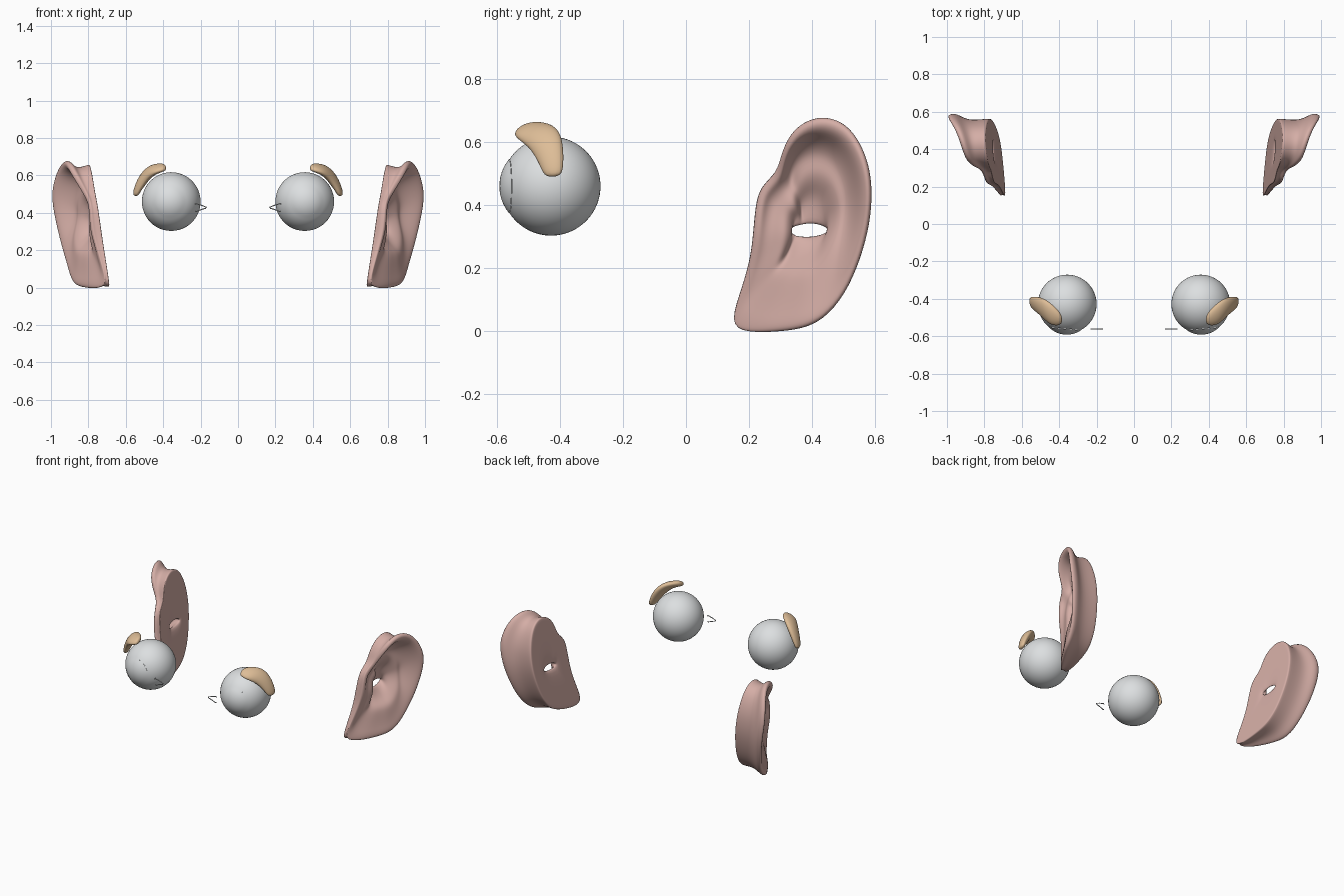
import bpy, bmesh, math
from mathutils import Vector, Matrix

if "Cube" in bpy.data.objects:
    bpy.data.objects.remove(bpy.data.objects["Cube"])


def material(name, rgb):
    m = bpy.data.materials.new(name)
    m.diffuse_color = (*rgb, 1)
    m.use_nodes = True
    m.node_tree.nodes["Principled BSDF"].inputs["Base Color"].default_value = m.diffuse_color
    return m


SKIN = material("ear_pink", (0.66, 0.42, 0.38))
TAN = material("gland_tan", (0.73, 0.51, 0.31))
GREY = material("eye_grey", (0.72, 0.74, 0.75))


def finish(obj, mat, subsurf=0):
    """Material, mirrored twin across x = 0, optional smoothing."""
    obj.data.materials.append(mat)
    mod = obj.modifiers.new("mirror", "MIRROR")
    mod.use_mirror_merge = False
    if subsurf:
        mod = obj.modifiers.new("smooth", "SUBSURF")
        mod.levels = mod.render_levels = subsurf


def mesh_object(name, bm, mat, subsurf=0):
    bmesh.ops.recalc_face_normals(bm, faces=bm.faces)
    for f in bm.faces:
        f.smooth = True
    me = bpy.data.meshes.new(name)
    bm.to_mesh(me)
    bm.free()
    obj = bpy.data.objects.new(name, me)
    bpy.context.collection.objects.link(obj)
    finish(obj, mat, subsurf)
    return obj


def loft(rings, closed):
    """Skin a list of equal rings; closed joins last to first, else caps ends."""
    bm = bmesh.new()
    vs = [[bm.verts.new(p) for p in r] for r in rings]
    n = len(rings[0])
    for i in range(len(vs) if closed else len(vs) - 1):
        a, b = vs[i], vs[(i + 1) % len(vs)]
        for j in range(n):
            k = (j + 1) % n
            bm.faces.new((a[j], a[k], b[k], b[j]))
    if not closed:
        bm.faces.new(vs[0])
        bm.faces.new(vs[-1])
    return bm


# Eyeball with the cornea split off as a slightly raised, bulging cap
EYE, R = Vector((0.357, -0.428, 0.46)), 0.157
bm = bmesh.new()
bmesh.ops.create_uvsphere(bm, u_segments=48, v_segments=33, radius=R)
pole, lim = Vector((0, 0, 1)), math.radians(33)
cap = [f for f in bm.faces if f.calc_center_median().angle(pole) < lim]
cap = [g for g in bmesh.ops.split(bm, geom=cap)["geom"] if isinstance(g, bmesh.types.BMVert)]
for v in cap:
    v.co *= 1.008 + 0.035 * (1 - (v.co.angle(pole) / lim) ** 2)
turn = Matrix.Rotation(math.radians(5), 4, "Z") @ Matrix.Rotation(math.radians(90), 4, "X")
bm.transform(Matrix.Translation(EYE) @ turn)
mesh_object("eyeball", bm, GREY)

# Tear gland: curved pad over the upper outer side of the eye
# front edge x, y, z / back edge x, y, z / half thickness
stations = [
    ((0.382, -0.530, 0.634), (0.386, -0.488, 0.654), 0.012),
    ((0.406, -0.545, 0.626), (0.412, -0.455, 0.658), 0.018),
    ((0.450, -0.538, 0.614), (0.455, -0.416, 0.650), 0.022),
    ((0.484, -0.502, 0.590), (0.490, -0.396, 0.622), 0.024),
    ((0.510, -0.478, 0.556), (0.518, -0.389, 0.582), 0.023),
    ((0.533, -0.460, 0.518), (0.543, -0.388, 0.532), 0.018),
    ((0.545, -0.446, 0.487), (0.555, -0.394, 0.489), 0.012),
]
rings = []
for front, back, t in stations:
    f, b = Vector(front), Vector(back)
    mid, half = (f + b) / 2, (b - f) / 2 * 1.06
    out = (mid - EYE).normalized()
    rings.append([mid + half * math.cos(a) + out * t * 1.15 * math.sin(a)
                  for a in (math.tau * k / 10 for k in range(10))])
mesh_object("tear_gland", loft(rings, False), TAN, 2)

# Tear duct: thin V of tube at the inner corner of the eye
cu = bpy.data.curves.new("tear_duct", "CURVE")
cu.dimensions = "3D"
cu.bevel_depth, cu.bevel_resolution = 0.003, 2
cu.use_fill_caps = True
path = [(0.231, 0.444), (0.228, 0.450), (0.195, 0.440), (0.169, 0.430),
        (0.174, 0.424), (0.195, 0.418), (0.224, 0.406), (0.230, 0.410)]
sp = cu.splines.new("POLY")
sp.points.add(len(path) - 1)
for p, (x, z) in zip(sp.points, path):
    p.co = (x, -0.562, z, 1)
duct = bpy.data.objects.new("tear_duct", cu)
bpy.context.collection.objects.link(duct)
finish(duct, GREY)

# Ear: outline as y, z and the outward reach x of the rim
outline = [
    (0.132, 0.005, 0.70), (0.22, -0.010, 0.78), (0.30, -0.006, 0.83), (0.37, 0.002, 0.875),
    (0.437, 0.030, 0.90), (0.507, 0.110, 0.922), (0.558, 0.225, 0.957), (0.590, 0.345, 0.985),
    (0.597, 0.45, 1.005), (0.586, 0.535, 1.008), (0.554, 0.612, 0.988), (0.510, 0.666, 0.962),
    (0.448, 0.690, 0.937), (0.385, 0.679, 0.918), (0.331, 0.637, 0.895), (0.301, 0.571, 0.855),
    (0.288, 0.505, 0.815), (0.234, 0.461, 0.795), (0.218, 0.40, 0.79), (0.211, 0.305, 0.785),
    (0.201, 0.22, 0.76), (0.168, 0.115, 0.73),
]
CY, CZ, CX = 0.39, 0.32, 0.86


def base_x(y, z):
    """Flat side that sits against the head."""
    return 0.685 + 0.138 * z + 0.064 * (y - 0.16)


def scaled(y, z, s):
    return CY + (y - CY) * s, CZ + (z - CZ) * s


def base_scale(y, z, x):
    return 1 - 0.85 * max(0, x - base_x(y, z) - 0.06)


def hole(y, z, grow=1):
    a = math.atan2(z - CZ, y - CY)
    return CY + 0.056 * grow * math.cos(a), CZ + 0.015 * grow * math.sin(a)


def upper(y, z):
    """1 for the hollow top and back of the ear, 0 towards lobe and front."""
    w = min(1, max(0, 0.6 + 1.3 * (z - CZ) / 0.36))
    return w * (1 if y > 0.29 else 0.35)


def rear(y, z):
    """1 straight back from the canal, 0 above, below and in front."""
    return max(0, math.cos(math.atan2(z - CZ, y - CY)))


def base_ring(k):
    pts = []
    for y, z, x in outline:
        p = scaled(y, z, base_scale(y, z, x) * k)
        pts.append((base_x(*p), *p))
    return pts


rings = []
# canal opening and flat base
rings.append([(base_x(*hole(y, z)), *hole(y, z)) for y, z, x in outline])
rings += [base_ring(0.6), base_ring(0.98), base_ring(1.0)]
# pinched wall behind the ear
wall = []
for y, z, x in outline:
    p = scaled(y, z, base_scale(y, z, x) * (0.97 - 0.06 * upper(y, z)))
    wall.append((base_x(*p) * 0.45 + x * 0.55, *p))
rings.append(wall)
# outer edge of the rim
rings.append([(x - (0.16 + 0.07 * upper(y, z)) * (x - base_x(y, z)), y, z)
              for y, z, x in outline])
# rim crest, groove, inner ridge and bowl: scale at top, scale at rear,
# depth in upper part, depth elsewhere
for st, sr, d1, d0 in [(0.965, 0.955, -0.002, 0.002), (0.87, 0.82, -0.002, 0.002),
                       (0.79, 0.69, 0.055, 0.006), (0.66, 0.57, 0.088, 0.010),
                       (0.52, 0.47, 0.070, 0.012), (0.39, 0.38, 0.085, 0.018),
                       (0.27, 0.27, 0.112, 0.060)]:
    ring = []
    for y, z, x in outline:
        w = upper(y, z)
        s = st + (sr - st) * rear(y, z)
        ring.append((CX + (x - CX) * s - d1 * w - d0 * (1 - w), *scaled(y, z, s)))
    rings.append(ring)
# floor of the bowl around the canal
rings.append([(0.765, *hole(y, z, 1.15)) for y, z, x in outline])
mesh_object("ear", loft(rings, True), SKIN, 2)
